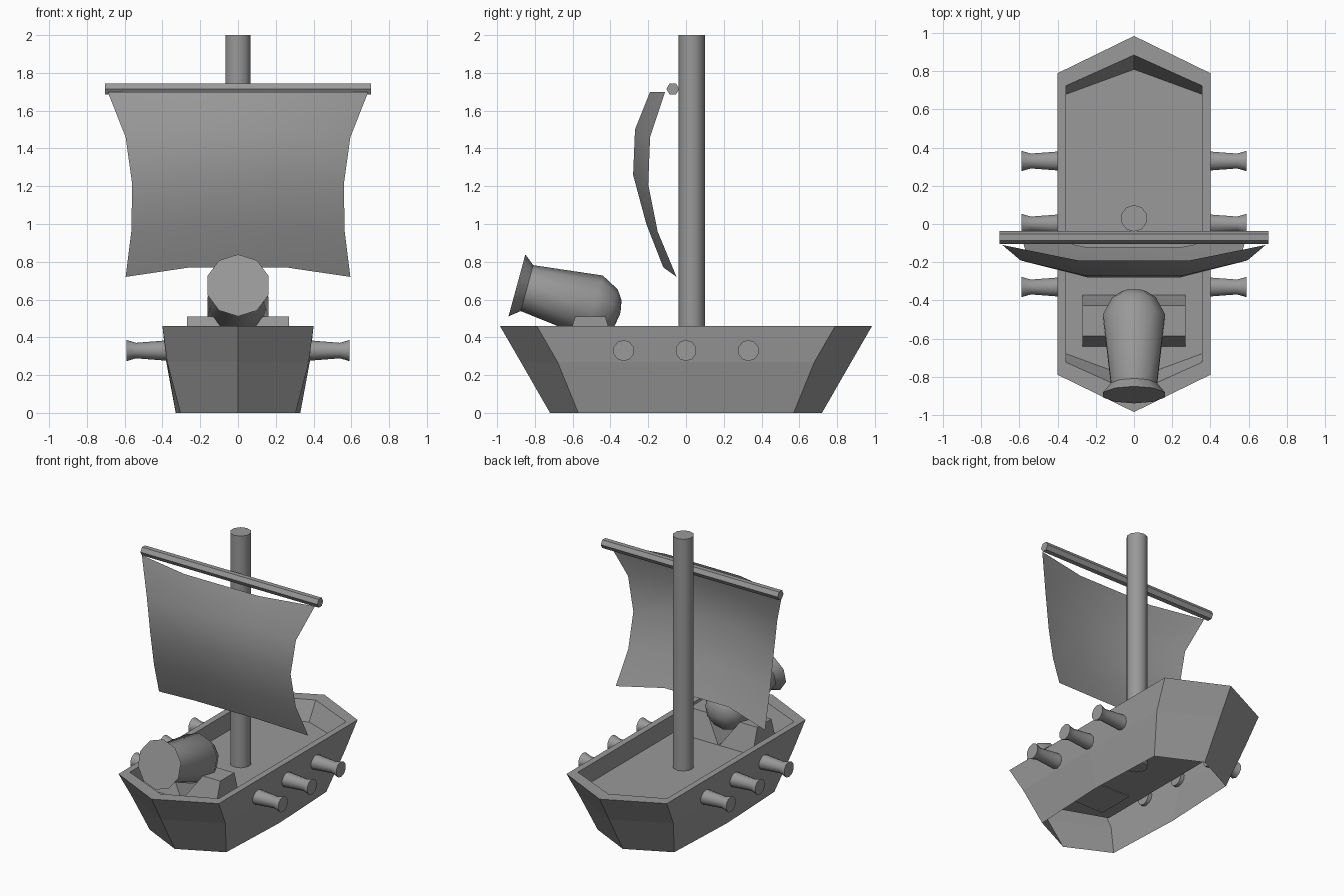
import bpy, math
from mathutils import Vector

if "Cube" in bpy.data.objects:
    bpy.data.objects.remove(bpy.data.objects["Cube"])

grey = bpy.data.materials.new("grey")
grey.diffuse_color = (0.32, 0.32, 0.32, 1)
grey.use_nodes = True
grey.node_tree.nodes["Principled BSDF"].inputs["Base Color"].default_value = grey.diffuse_color


def make(name, verts, faces, smooth=True):
    mesh = bpy.data.meshes.new(name)
    mesh.from_pydata([tuple(v) for v in verts], [], faces)
    mesh.materials.append(grey)
    ob = bpy.data.objects.new(name, mesh)
    bpy.context.collection.objects.link(ob)
    if smooth:
        bpy.ops.object.select_all(action='DESELECT')
        ob.select_set(True)
        bpy.context.view_layer.objects.active = ob
        bpy.ops.object.shade_smooth_by_angle(angle=math.radians(38))
    return ob


def bridge(n, rings):
    """Quads joining successive closed loops of n points."""
    return [(r * n + i, r * n + (i + 1) % n, (r + 1) * n + (i + 1) % n, (r + 1) * n + i)
            for r in range(rings - 1) for i in range(n)]


def lathe(name, start, axis, profile, n=10, phase=0.0):
    """Round part from (distance, radius) pairs along an axis, capped at both ends."""
    d = Vector(axis).normalized()
    u = Vector((0, 0, 1)) if abs(d.z) < 0.9 else Vector((0, 1, 0))
    u = (u - d * u.dot(d)).normalized()
    w = d.cross(u)
    verts = []
    for t, r in profile:
        for i in range(n):
            a = 2 * math.pi * i / n + phase
            verts.append(Vector(start) + d * t + (u * math.cos(a) + w * math.sin(a)) * r)
    faces = bridge(n, len(profile))
    k = (len(profile) - 1) * n
    faces += [tuple(range(n))[::-1], tuple(range(k, k + n))]
    return make(name, verts, faces)


def outline(mid_x, side_x, side_y, tip_y, z):
    """Pointed boat outline, counter-clockwise from the front tip."""
    return [(0, -tip_y, z), (side_x, -side_y, z), (mid_x, 0, z), (side_x, side_y, z),
            (0, tip_y, z), (-side_x, side_y, z), (-mid_x, 0, z), (-side_x, -side_y, z)]


# Hull: open below, outer skin, rim, inner wall and deck
DECK = 0.33
loops = [outline(0.33, 0.305, 0.57, 0.72, 0),
         outline(0.38, 0.375, 0.68, 0.875, 0.27),
         outline(0.40, 0.40, 0.79, 0.985, 0.46),
         outline(0.355, 0.355, 0.725, 0.885, 0.46),
         outline(0.355, 0.355, 0.68, 0.81, DECK)]
make("hull", sum(loops, []), bridge(8, 5) + [tuple(range(32, 40))], smooth=False)

# Mast and spar
lathe("mast", (0, 0.03, 0.27), (0, 0, 1), [(0, 0.07), (1.73, 0.07)])
lathe("spar", (-0.705, -0.07, 1.715), (1, 0, 0), [(0, 0.034), (1.41, 0.034)], 6, math.pi / 6)

# Sail: rows of (edge x, edge y, edge z, middle y, middle z)
rows = [(0.69, -0.11, 1.70, -0.19, 1.70), (0.595, -0.19, 1.46, -0.27, 1.50),
        (0.56, -0.20, 1.21, -0.28, 1.26), (0.565, -0.15, 0.96, -0.21, 1.00),
        (0.595, -0.05, 0.72, -0.12, 0.77)]
sail = []
for x, ey, ez, my, mz in rows:
    sail += [(-x, ey, ez), (-x * 0.43, my, mz), (x * 0.43, my, mz), (x, ey, ez)]
make("sail", sail, [(r * 4 + c, r * 4 + 4 + c, r * 4 + 5 + c, r * 4 + 1 + c)
                    for r in range(4) for c in range(3)])

# Side guns
for s in (-1, 1):
    for y in (-0.33, 0, 0.33):
        lathe("side_gun", (s * 0.355, y, 0.33), (s, 0, 0),
              [(0, 0.052), (0.045, 0.052), (0.185, 0.041), (0.235, 0.056)])

# Large deck gun, tilted upwards to the front
lathe("deck_gun", (0, -0.895, 0.675), (0, 0.965, -0.263),
      [(0, 0.17), (0.055, 0.126), (0.425, 0.17), (0.52, 0.12), (0.555, 0.07), (0.566, 0.01)])

# Cradle halves: sloped front and back, inner side slanting under the gun
for s in (-1, 1):
    verts = [(s * x, -0.507 + sy * hy, z)
             for z, x0, hy in ((0.322, 0.0, 0.137), (0.51, 0.13, 0.08))
             for x, sy in ((x0, -1), (0.27, -1), (0.27, 1), (x0, 1))]
    faces = bridge(4, 2) + [(3, 2, 1, 0), (4, 5, 6, 7)]
    if s < 0:
        faces = [f[::-1] for f in faces]
    make("gun_cradle", verts, faces, smooth=False)
